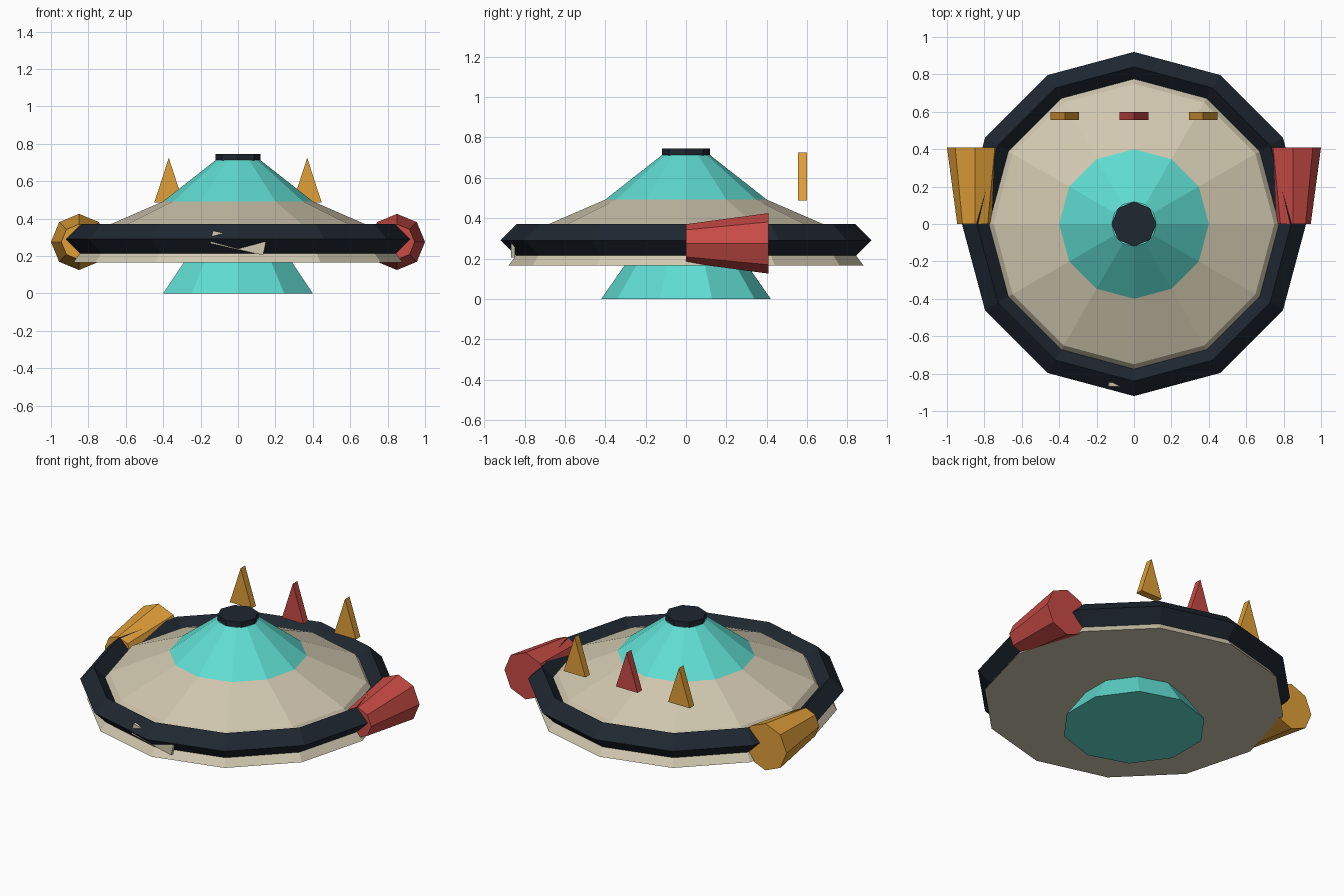
import bpy, bmesh
from math import sin, cos, pi, radians

if "Cube" in bpy.data.objects:
    bpy.data.objects.remove(bpy.data.objects["Cube"])


def material(name, rgb):
    m = bpy.data.materials.new(name)
    m.diffuse_color = (*rgb, 1)
    m.use_nodes = True
    m.node_tree.nodes["Principled BSDF"].inputs["Base Color"].default_value = m.diffuse_color
    return m


TEAL = material("teal", (0.115, 0.72, 0.64))
CREAM = material("cream", (0.64, 0.58, 0.43))
DARK = material("dark", (0.013, 0.02, 0.03))
GOLD = material("gold", (0.75, 0.35, 0.04))
RED = material("red", (0.58, 0.07, 0.06))


def finish(name, bm, mat, location=(0, 0, 0), rotation=(0, 0, 0)):
    bmesh.ops.recalc_face_normals(bm, faces=bm.faces)
    mesh = bpy.data.meshes.new(name)
    bm.to_mesh(mesh)
    bm.free()
    mesh.materials.append(mat)
    ob = bpy.data.objects.new(name, mesh)
    ob.location, ob.rotation_euler = location, rotation
    bpy.context.collection.objects.link(ob)
    return ob


def lathe(name, profile, sides, mat, loop=False, **place):
    """Faceted solid from (radius, z) points; loop joins last ring to first, else ends are capped."""
    bm = bmesh.new()
    rings = [[bm.verts.new((r * sin(2 * pi * i / sides), r * cos(2 * pi * i / sides), z))
              for i in range(sides)] for r, z in profile]
    pairs = list(zip(rings, rings[1:]))
    if loop:
        pairs.append((rings[-1], rings[0]))
    else:
        bm.faces.new(rings[0])
        bm.faces.new(rings[-1])
    for a, b in pairs:
        for i in range(sides):
            j = (i + 1) % sides
            bm.faces.new((a[i], a[j], b[j], b[i]))
    return finish(name, bm, mat, **place)


def fin(name, x, mat):
    """Thin triangular prism standing behind the dome."""
    bm = bmesh.new()
    base = bm.faces.new([bm.verts.new((px, 0.555, pz))
                         for px, pz in ((-0.077, 0.487), (0.077, 0.487), (0, 0.725))])
    ext = bmesh.ops.extrude_face_region(bm, geom=[base], use_keep_orig=True)
    bmesh.ops.translate(bm, vec=(0, 0.045, 0),
                        verts=[v for v in ext["geom"] if isinstance(v, bmesh.types.BMVert)])
    finish(name, bm, mat, location=(x, 0, 0))


# Saucer body, stacked on the centre axis
lathe("base_foot", [(0.42, 0), (0.305, 0.165)], 10, TEAL)
lathe("hull", [(0.88, 0.165), (0.75, 0.34), (0.40, 0.492)], 12, CREAM)
lathe("rim_ring", [(0.92, 0.29), (0.84, 0.37), (0.76, 0.29), (0.84, 0.21)], 12, DARK, loop=True)
lathe("dome", [(0.40, 0.492), (0.12, 0.712)], 12, TEAL)
lathe("dome_cap", [(0.12, 0.71), (0.12, 0.745)], 8, DARK)

# Side engines, flaring towards the back
for side, x, mat in (("left", -0.85, GOLD), ("right", 0.85, RED)):
    lathe(side + "_engine", [(0.095, 0), (0.15, 0.41)], 8, mat,
          location=(x, 0, 0.275), rotation=(-pi / 2, 0, 0))

# Row of rear fins
for name, x, mat in (("left_fin", -0.37, GOLD), ("middle_fin", 0, RED), ("right_fin", 0.37, GOLD)):
    fin(name, x, mat)

# Tilted plate half sunk into the front of the rim
bm = bmesh.new()
bmesh.ops.create_cube(bm, size=1)
bmesh.ops.scale(bm, vec=(0.29, 0.02, 0.07), verts=bm.verts)
finish("front_plate", bm, CREAM, location=(0, -0.858, 0.27), rotation=(0, radians(12.5), 0))
